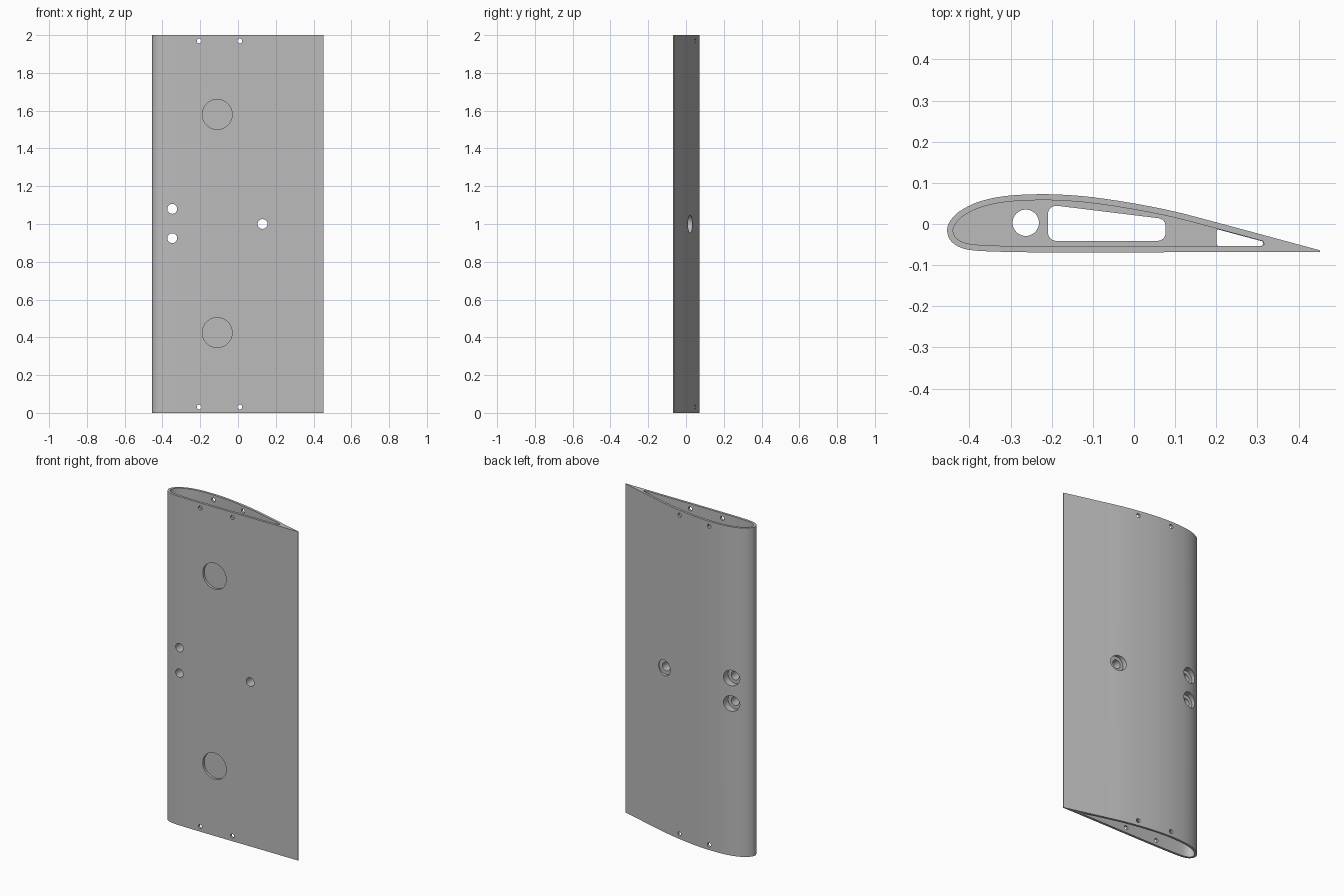
import bpy, bmesh, math
from mathutils import Vector

if "Cube" in bpy.data.objects:
    bpy.data.objects.remove(bpy.data.objects["Cube"])

LENGTH, WALL, POCKET = 2.0, 0.0145, 0.1

grey = bpy.data.materials.new("light_grey")
grey.use_nodes = True
grey.diffuse_color = (0.5, 0.5, 0.5, 1)
grey.node_tree.nodes["Principled BSDF"].inputs["Base Color"].default_value = grey.diffuse_color


def spline(points, steps=4):
    """Smooth open curve through the points."""
    p = [Vector(q) for q in points]
    p = [p[0] * 2 - p[1]] + p + [p[-1] * 2 - p[-2]]
    out = []
    for a, b, c, d in zip(p, p[1:], p[2:], p[3:]):
        for i in range(steps):
            t = i / steps
            out.append((b * 2 + (c - a) * t + (a * 2 - b * 5 + c * 4 - d) * t * t
                        + (b * 3 - a - c * 3 + d) * t ** 3) / 2)
    return out + [p[-2]]


def rounded(corners, radius, steps=6):
    """Counter-clockwise polygon with rounded corners."""
    c = [Vector(q) for q in corners]
    out = []
    for i, corner in enumerate(c):
        u = (c[i - 1] - corner).normalized()
        v = (c[(i + 1) % len(c)] - corner).normalized()
        half = u.angle(v) / 2
        centre = corner + (u + v).normalized() * radius / math.sin(half)
        reach = radius / math.tan(half)
        start, end = corner + u * reach - centre, corner + v * reach - centre
        for k in range(steps + 1):
            t = k / steps
            out.append(centre + (start * (1 - t) + end * t).normalized() * radius)
    return out


def prism(name, outline, z0, z1):
    """Extrude an outline in the ground plane from z0 to z1."""
    bm = bmesh.new()
    face = bm.faces.new([bm.verts.new((p[0], p[1], z0)) for p in outline])
    new = bmesh.ops.extrude_face_region(bm, geom=[face])["geom"]
    bmesh.ops.translate(bm, vec=(0, 0, z1 - z0),
                        verts=[g for g in new if isinstance(g, bmesh.types.BMVert)])
    bmesh.ops.recalc_face_normals(bm, faces=bm.faces)
    mesh = bpy.data.meshes.new(name)
    bm.to_mesh(mesh)
    bm.free()
    mesh.materials.append(grey)
    obj = bpy.data.objects.new(name, mesh)
    bpy.context.collection.objects.link(obj)
    return obj


def cylinder(name, x, z, radius, y0, y1, sides=32):
    """Cylinder running front to back."""
    bpy.ops.mesh.primitive_cylinder_add(vertices=sides, radius=radius, depth=y1 - y0,
                                        location=(x, (y0 + y1) / 2, z),
                                        rotation=(math.pi / 2, 0, 0))
    obj = bpy.context.object
    obj.name = name
    obj.data.materials.append(grey)
    return obj


def cut(cutter):
    """Subtract the cutter from the wing and discard it."""
    cutter.hide_render = True
    mod = wing.modifiers.new("cut", "BOOLEAN")
    mod.operation, mod.solver, mod.object = "DIFFERENCE", "EXACT", cutter
    bpy.context.view_layer.objects.active = wing
    bpy.ops.object.modifier_apply(modifier=mod.name)
    bpy.data.objects.remove(cutter)


# Aerofoil outline: upper surface, round the nose, flat lower surface
profile = spline([(0.452, -0.064), (0.33, -0.031), (0.2, 0.004), (0.1, 0.03), (0, 0.05),
                  (-0.1, 0.065), (-0.18, 0.0715), (-0.25, 0.072), (-0.32, 0.067),
                  (-0.38, 0.053), (-0.425, 0.03), (-0.448, 0.005), (-0.454, -0.018),
                  (-0.445, -0.041), (-0.42, -0.058), (-0.38, -0.065), (-0.3, -0.068),
                  (-0.2, -0.069), (0, -0.069), (0.2, -0.068), (0.452, -0.068)])
wing = prism("wing_section", profile, 0, LENGTH)

# Hollow socket at each end, following the skin at constant wall thickness
inner = []
for a, b, c in zip(profile, profile[1:], profile[2:]):
    d = (c - a).normalized()
    q = b + Vector((-d.y, d.x)) * WALL
    if q.x < 0.29:
        inner.append(q)
inner += [Vector((0.31, -0.0535)), Vector((0.316, -0.049)), Vector((0.314, -0.042))]
cut(prism("bottom_socket", inner, -0.1, POCKET))
cut(prism("top_socket", inner, LENGTH - POCKET, LENGTH + 0.1))

# Channels through the full length
tube = [(-0.263 + 0.032 * math.cos(t * math.tau / 40), 0.003 + 0.032 * math.sin(t * math.tau / 40))
        for t in range(40)]
cut(prism("round_channel", tube, -0.1, LENGTH + 0.1))
cut(prism("main_channel", rounded([(-0.209, -0.041), (0.077, -0.041), (0.077, 0.012),
                                   (-0.209, 0.047)], 0.02), -0.1, LENGTH + 0.1))
cut(prism("rear_channel", rounded([(0.201, -0.053), (0.313, -0.053), (0.313, -0.0425),
                                   (0.201, -0.0125)], 0.004), -0.1, LENGTH + 0.1))

# Shallow round recesses on the front
for z in (0.425, 1.58):
    cut(cylinder("front_recess", -0.11, z, 0.079, -0.2, -0.054, 64))

# Bolt holes, counterbored from the back
for x, z, floor in ((-0.348, 0.925, 0.025), (-0.348, 1.08, 0.025), (0.13, 1.0, 0.005)):
    cut(cylinder("bolt_hole", x, z, 0.026, -0.2, 0.2))
    cut(cylinder("bolt_counterbore", x, z, 0.047, floor, 0.2, 48))

# Small pin holes through both skins at each end
for x in (-0.206, 0.01):
    for z in (0.031, LENGTH - 0.031):
        cut(cylinder("pin_hole", x, z, 0.0125, -0.2, 0.2, 20))

bpy.ops.object.select_all(action="DESELECT")
wing.select_set(True)
bpy.context.view_layer.objects.active = wing
bpy.ops.object.shade_smooth_by_angle(angle=math.radians(30))
